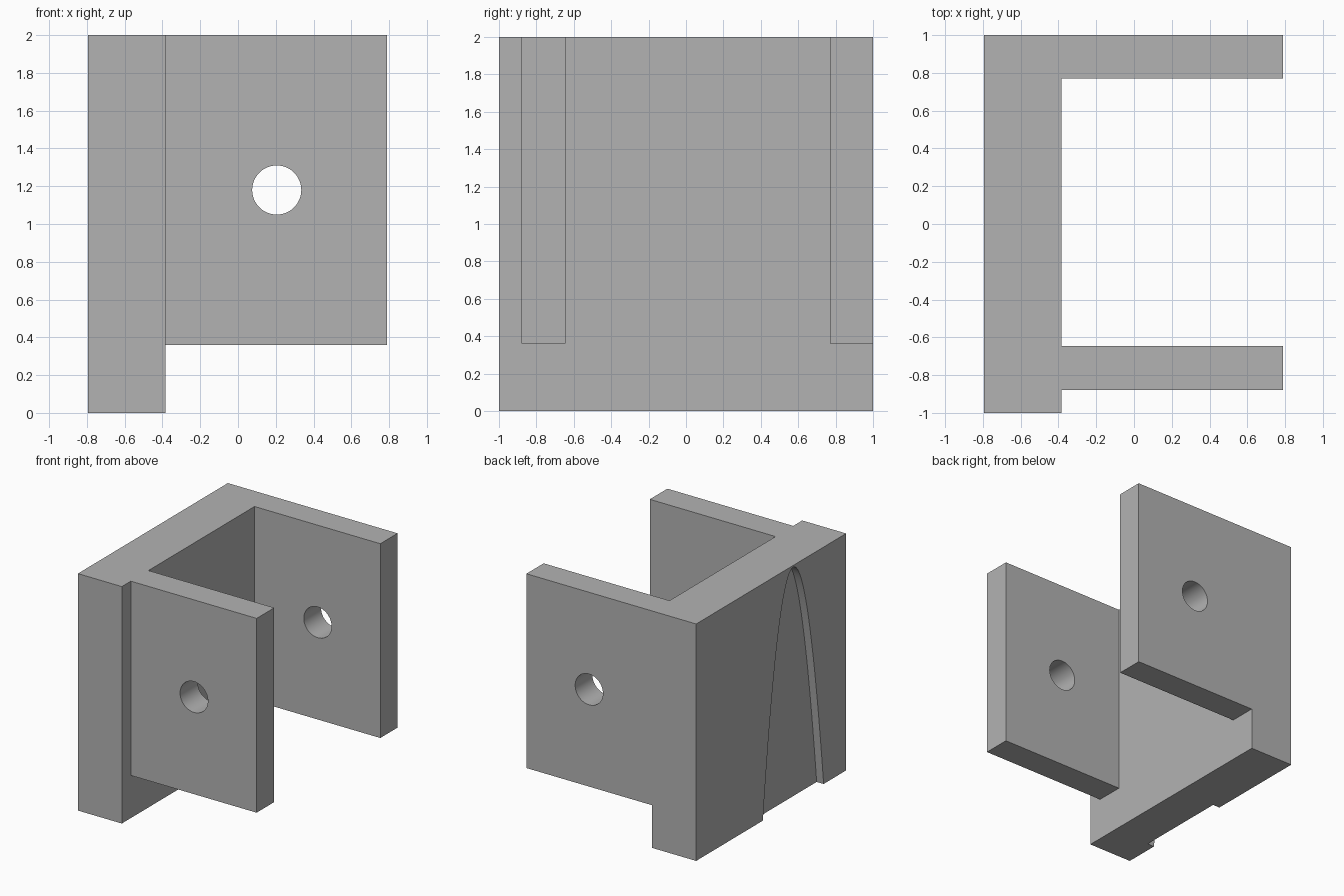
import bpy, bmesh, math
from mathutils import Vector

cube = bpy.data.objects.get("Cube")
if cube:
    bpy.data.objects.remove(cube, do_unlink=True)

grey = bpy.data.materials.new("plain grey")
grey.use_nodes = True
colour = (0.45, 0.45, 0.45, 1)
grey.diffuse_color = colour
grey.node_tree.nodes["Principled BSDF"].inputs["Base Color"].default_value = colour


def prism(name, points, direction):
    """Extrude a closed outline along a direction."""
    bm = bmesh.new()
    face = bm.faces.new([bm.verts.new(p) for p in points])
    new = bmesh.ops.extrude_face_region(bm, geom=[face])["geom"]
    bmesh.ops.translate(bm, vec=Vector(direction),
                        verts=[v for v in new if isinstance(v, bmesh.types.BMVert)])
    bmesh.ops.recalc_face_normals(bm, faces=bm.faces)
    mesh = bpy.data.meshes.new(name)
    bm.to_mesh(mesh)
    bm.free()
    mesh.materials.append(grey)
    obj = bpy.data.objects.new(name, mesh)
    bpy.context.collection.objects.link(obj)
    return obj


left, spine, right = -0.795, -0.385, 0.79
lug_bottom, top = 0.36, 2.0

# Bracket: channel plan with one lug set in from the end
plan = [(left, -1), (spine, -1), (spine, -0.88), (right, -0.88), (right, -0.645),
        (spine, -0.645), (spine, 0.77), (right, 0.77), (right, 1), (left, 1)]
bracket = prism("bracket", [(x, y, 0) for x, y in plan], (0, 0, top))

# Cutter that shortens both lugs
undercut = prism("lug_undercut", [(spine, -2, -1), (1, -2, -1), (1, -2, lug_bottom),
                                  (spine, -2, lug_bottom)], (0, 4, 0))

# Cutter for the pin holes through both lugs
steps = 48
angles = [math.tau * i / steps for i in range(steps)]
pin_hole = prism("pin_hole", [(0.205 + 0.13 * math.cos(a), -2, 1.18 + 0.13 * math.sin(a))
                              for a in angles], (0, 4, 0))

# Cutter for the shallow parabolic recess on the outside of the spine
mid, half, apex, depth = -0.295, 0.405, 1.985, 0.065
reach = 1.1
ts = [reach * (2 * i / steps - 1) for i in range(steps + 1)]
recess = prism("arch_recess", [(left - 0.1, mid + half * t, apex * (1 - t * t)) for t in ts],
               (0.1 + depth, 0, 0))

cutters = [undercut, pin_hole, recess]
for cutter in cutters:
    cutter.hide_render = True
    mod = bracket.modifiers.new(cutter.name, "BOOLEAN")
    mod.operation = "DIFFERENCE"
    mod.solver = "EXACT"
    mod.object = cutter

bpy.ops.object.select_all(action="DESELECT")
bracket.select_set(True)
bpy.context.view_layer.objects.active = bracket
for cutter in cutters:
    bpy.ops.object.modifier_apply(modifier=cutter.name)
for cutter in cutters:
    bpy.data.objects.remove(cutter, do_unlink=True)
bpy.ops.object.shade_smooth_by_angle(angle=math.radians(30))
